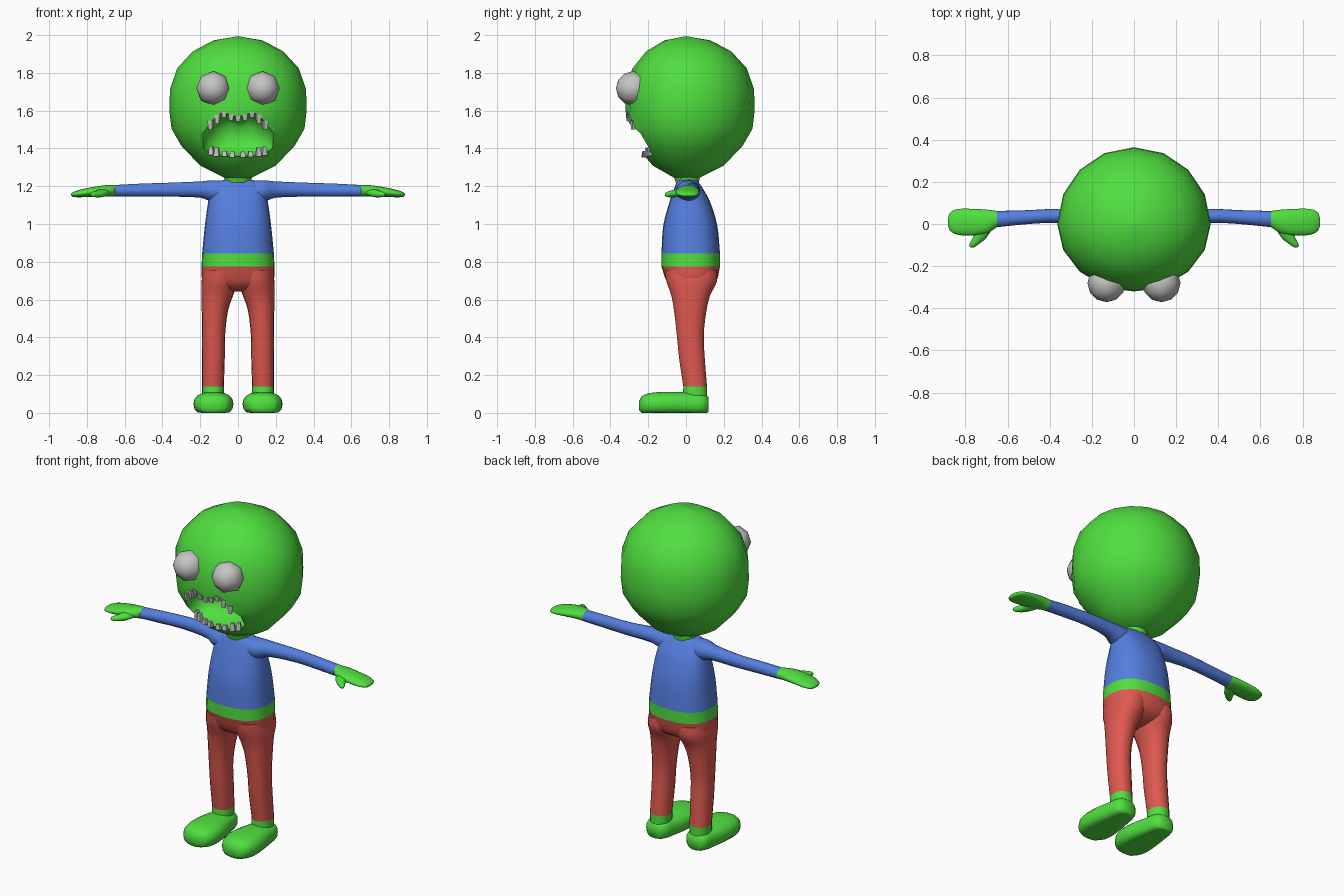
import bpy, bmesh, math
from mathutils import Matrix

if "Cube" in bpy.data.objects:
    bpy.data.objects.remove(bpy.data.objects["Cube"])


def material(name, rgb):
    m = bpy.data.materials.new(name)
    m.diffuse_color = (*rgb, 1)
    m.use_nodes = True
    m.node_tree.nodes["Principled BSDF"].inputs["Base Color"].default_value = m.diffuse_color
    return m


GREEN = material("green skin", (0.08, 0.74, 0.05))
BLUE = material("blue shirt", (0.09, 0.21, 0.74))
RED = material("red trousers", (0.74, 0.10, 0.08))
GREY = material("pale grey", (0.56, 0.56, 0.56))


def finish(name, bm, mat):
    bmesh.ops.recalc_face_normals(bm, faces=bm.faces)
    me = bpy.data.meshes.new(name)
    bm.to_mesh(me)
    bm.free()
    me.materials.append(mat)
    ob = bpy.data.objects.new(name, me)
    bpy.context.collection.objects.link(ob)
    return ob


def bridge(bm, rings):
    n = len(rings[0])
    for a, b in zip(rings, rings[1:]):
        for i in range(n):
            j = (i + 1) % n
            bm.faces.new((a[i], a[j], b[j], b[i]))
    bm.faces.new(rings[0][::-1])
    bm.faces.new(rings[-1])


def refine(sections, steps=3):
    """Smooth curve through the given sections."""
    out = []
    last = len(sections) - 1
    for i in range(last):
        p0, p1 = sections[max(i - 1, 0)], sections[i]
        p2, p3 = sections[i + 1], sections[min(i + 2, last)]
        for k in range(steps):
            t = k / steps
            row = []
            for c in range(5):
                h = p2[0] - p1[0]
                m1 = (p2[c] - p0[c]) / (p2[0] - p0[0]) * h
                m2 = (p3[c] - p1[c]) / (p3[0] - p1[0]) * h
                row.append((2*t**3 - 3*t*t + 1) * p1[c] + (t**3 - 2*t*t + t) * m1
                           + (3*t*t - 2*t**3) * p2[c] + (t**3 - t*t) * m2)
            out.append(row)
    return out + [sections[-1]]


def loft(name, axis, sections, mat, side=1, power=2.0, n=18, floor=0.0):
    """Each section: position on axis, then low/high limits on the other two axes."""
    bm = bmesh.new()
    rings = []
    for t, u0, u1, v0, v1 in refine(sections):
        ring = []
        for i in range(n):
            a = 2 * math.pi * i / n
            c, s = math.cos(a), math.sin(a)
            u = (u0 + u1) / 2 + (u1 - u0) / 2 * math.copysign(abs(c) ** (2 / power), c)
            v = (v0 + v1) / 2 + (v1 - v0) / 2 * math.copysign(abs(s) ** (2 / power), s)
            x, y, z = {"x": (t, u, v), "y": (u, t, v), "z": (u, v, t)}[axis]
            ring.append(bm.verts.new((x * side, y, max(z, floor))))
        rings.append(ring)
    bridge(bm, rings)
    return finish(name, bm, mat)


# Head: faceted round shell, slightly flattened at the face
FACE = 0.88
PROFILE = [(0.07, 1.25), (0.20, 1.315), (0.30, 1.42), (0.352, 1.51), (0.364, 1.61),
           (0.36, 1.72), (0.322, 1.83), (0.24, 1.92), (0.13, 1.978), (0.002, 2.0)]
bm = bmesh.new()
rings = []
for r, z in PROFILE:
    ring = []
    for i in range(16):
        a = 2 * math.pi * i / 16
        y = r * math.sin(a)
        ring.append(bm.verts.new((r * math.cos(a), y * (FACE if y < 0 else 1), z)))
    rings.append(ring)
bridge(bm, rings)
head = finish("head", bm, GREEN)

# Mouth: tapered hollow cut into the face
half = [(0.0, 1.575), (0.035, 1.582), (0.08, 1.602), (0.14, 1.555), (0.19, 1.485),
        (0.188, 1.40), (0.13, 1.37), (0.0, 1.36)]
outline = half + [(-x, z) for x, z in half[-2:0:-1]]
bm = bmesh.new()
rings = []
for y, k in [(-0.5, 1.0), (-0.2, 0.98), (-0.12, 0.8), (-0.08, 0.45)]:
    rings.append([bm.verts.new((x * k, y, 1.47 + (z - 1.47) * k)) for x, z in outline])
bridge(bm, rings)
cutter = finish("mouth_cutter", bm, GREEN)
cutter.hide_render = True
mod = head.modifiers.new("mouth", "BOOLEAN")
mod.operation = "DIFFERENCE"
mod.solver = "EXACT"
mod.object = cutter
dg = bpy.context.evaluated_depsgraph_get()
head.data = bpy.data.meshes.new_from_object(head.evaluated_get(dg))
head.modifiers.clear()
bpy.data.objects.remove(cutter)


# Teeth: rows of small tapered blocks following the lips
def edge_at(points, x):
    x = abs(x)
    for (x0, z0), (x1, z1) in zip(points, points[1:]):
        if x0 <= x <= x1:
            return z0 + (z1 - z0) * (x - x0) / (x1 - x0)
    return points[-1][1]


def tooth_row(name, lip, xs, height, radius, direction):
    bm = bmesh.new()
    for x in xs:
        h = height * (1.3 if abs(x) > 0.09 else 0.85)
        y = -FACE * math.sqrt(radius ** 2 - x * x) + 0.012
        z = edge_at(lip, x) + direction * h * 0.4
        new = bmesh.ops.create_cube(bm, size=1)["verts"]
        for v in new:
            if v.co.z * direction > 0:
                v.co.x *= 0.65
                v.co.y *= 0.65
        bmesh.ops.transform(bm, verts=new, matrix=Matrix.Translation((x, y, z))
                            @ Matrix.Rotation(x * 3, 4, "Z") @ Matrix.Diagonal((0.029, 0.026, h, 1)))
    return finish(name, bm, GREY)


tooth_row("upper_teeth", half[:5], [i * 0.036 for i in range(-4, 5)], 0.036, 0.36, -1)
tooth_row("lower_teeth", half[:4:-1], [-0.14, -0.112, -0.07, -0.03, 0.025, 0.065, 0.108, 0.138],
          0.036, 0.268, 1)

# Torso: shirt, belt strip and seat of the trousers, then the neck
loft("shirt", "z", [(0.85, -0.19, 0.19, -0.13, 0.18), (1.0, -0.175, 0.175, -0.12, 0.165),
                    (1.13, -0.157, 0.157, -0.085, 0.125), (1.2, -0.14, 0.14, -0.06, 0.085),
                    (1.235, -0.09, 0.09, -0.045, 0.06), (1.243, -0.06, 0.06, -0.03, 0.045)],
     BLUE, power=2.4, n=24)
loft("belt", "z", [(0.782, -0.193, 0.193, -0.13, 0.18), (0.85, -0.19, 0.19, -0.13, 0.18)],
     GREEN, power=2.4, n=24)
loft("trouser_seat", "z", [(0.648, -0.05, 0.05, -0.03, 0.07), (0.665, -0.13, 0.13, -0.07, 0.12),
                           (0.70, -0.185, 0.185, -0.102, 0.16),
                           (0.782, -0.193, 0.193, -0.13, 0.18)], RED, power=2.4, n=24)
loft("neck", "z", [(1.225, -0.07, 0.07, -0.055, 0.07), (1.27, -0.075, 0.075, -0.07, 0.075)], GREEN)

for s, tag in ((1, "left"), (-1, "right")):
    # Eyes
    bm = bmesh.new()
    bmesh.ops.create_uvsphere(bm, u_segments=8, v_segments=6, radius=0.091,
                              matrix=Matrix.Translation((0.13 * s, -0.28, 1.724))
                              @ Matrix.Rotation(math.pi / 2, 4, "X"))
    finish(tag + "_eye", bm, GREY)

    # Arms and hands
    loft(tag + "_sleeve", "x", [(0.06, -0.05, 0.07, 1.12, 1.238), (0.14, -0.05, 0.075, 1.125, 1.238),
                                (0.20, -0.02, 0.072, 1.145, 1.232), (0.37, 0.005, 0.072, 1.15, 1.225),
                                (0.52, -0.002, 0.065, 1.15, 1.22), (0.65, -0.015, 0.062, 1.15, 1.213)],
         BLUE, s)
    loft(tag + "_hand", "x", [(0.65, -0.015, 0.062, 1.15, 1.213), (0.70, -0.045, 0.068, 1.152, 1.212),
                              (0.77, -0.055, 0.072, 1.15, 1.202), (0.84, -0.05, 0.07, 1.147, 1.187),
                              (0.875, -0.03, 0.052, 1.15, 1.174), (0.883, -0.005, 0.025, 1.157, 1.167)],
         GREEN, s)
    loft(tag + "_thumb", "y", [(-0.112, 0.762, 0.775, 1.157, 1.168), (-0.10, 0.742, 0.782, 1.149, 1.176),
                               (-0.065, 0.70, 0.765, 1.147, 1.186), (0.0, 0.66, 0.74, 1.155, 1.20)],
         GREEN, s, n=12)

    # Trouser legs
    loft(tag + "_trouser_leg", "z", [(0.145, 0.075, 0.19, -0.015, 0.112), (0.30, 0.07, 0.19, -0.038, 0.10),
                                     (0.42, 0.068, 0.19, -0.05, 0.095), (0.55, 0.052, 0.192, -0.065, 0.11),
                                     (0.63, 0.025, 0.193, -0.08, 0.13), (0.70, 0.0, 0.193, -0.105, 0.165),
                                     (0.76, 0.0, 0.185, -0.115, 0.165)], RED, s, power=2.2)

    # Ankles and feet
    loft(tag + "_ankle", "z", [(0.04, 0.075, 0.19, -0.02, 0.115), (0.145, 0.075, 0.19, -0.015, 0.112)],
         GREEN, s, power=2.2)
    loft(tag + "_foot", "y", [(-0.248, 0.095, 0.165, 0.02, 0.07), (-0.23, 0.055, 0.205, 0.0, 0.098),
                              (-0.17, 0.027, 0.233, -0.01, 0.115), (-0.08, 0.028, 0.233, -0.01, 0.118),
                              (0.02, 0.05, 0.215, -0.01, 0.115), (0.09, 0.065, 0.203, -0.005, 0.11),
                              (0.118, 0.09, 0.18, 0.01, 0.09)], GREEN, s, power=2.4, floor=0.006)

# Stand exactly on the ground and smooth the soft parts
lowest = min(v.co.z for o in bpy.data.objects for v in o.data.vertices)
bpy.ops.object.select_all(action="DESELECT")
for o in bpy.data.objects:
    o.location.z = -lowest
    if "teeth" not in o.name:
        o.select_set(True)
        bpy.context.view_layer.objects.active = o
bpy.ops.object.shade_smooth_by_angle(angle=math.radians(62))
